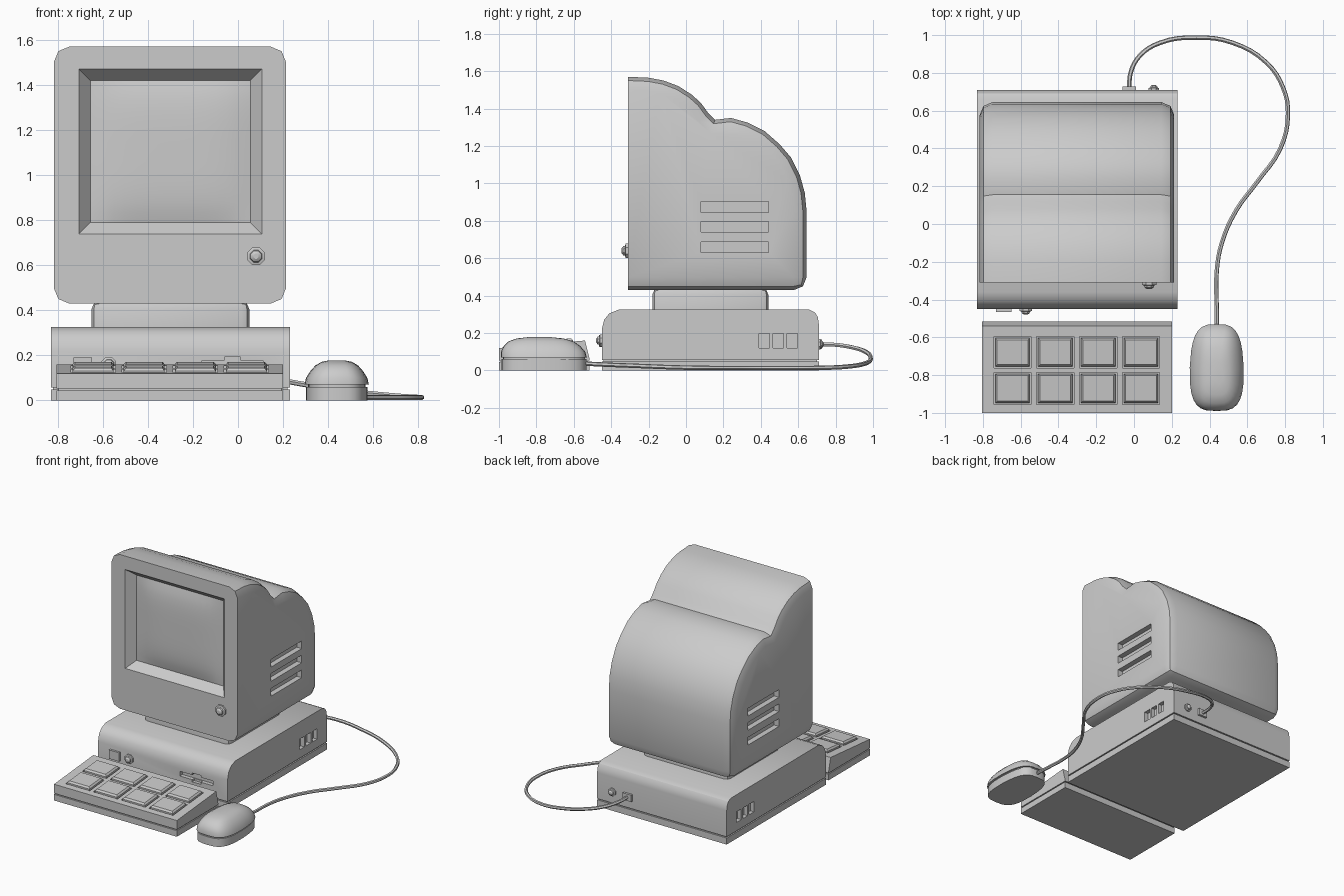
import bpy, bmesh, math

if "Cube" in bpy.data.objects:
    bpy.data.objects.remove(bpy.data.objects["Cube"])


def finish(ob):
    bpy.ops.object.select_all(action='DESELECT')
    ob.select_set(True)
    bpy.context.view_layer.objects.active = ob
    bpy.ops.object.shade_smooth_by_angle(angle=math.radians(31))
    return ob


def link(name, bm):
    bmesh.ops.recalc_face_normals(bm, faces=bm.faces[:])
    me = bpy.data.meshes.new(name)
    bm.to_mesh(me)
    bm.free()
    ob = bpy.data.objects.new(name, me)
    bpy.context.collection.objects.link(ob)
    return ob


def loft(name, rings, pick=None, width=0, segments=2):
    """Skin a stack of closed rings, cap both ends, bevel the picked edges."""
    bm = bmesh.new()
    vs = [[bm.verts.new(p) for p in r] for r in rings]
    n = len(rings[0])
    for a, b in zip(vs, vs[1:]):
        for i in range(n):
            j = (i + 1) % n
            bm.faces.new((a[i], a[j], b[j], b[i]))
    bm.faces.new(vs[0])
    bm.faces.new(vs[-1])
    bmesh.ops.recalc_face_normals(bm, faces=bm.faces[:])
    if pick:
        edges = [e for e in bm.edges if pick(e.verts[0].co, e.verts[1].co)]
        bmesh.ops.bevel(bm, geom=edges, offset=width, segments=segments, profile=0.5,
                        affect='EDGES', clamp_overlap=False)
    return link(name, bm)


def prism(name, profile, x0, x1, **kw):
    return loft(name, [[(x, y, z) for y, z in profile] for x in (x0, x1)], **kw)


def box(name, x0, x1, y0, y1, z0, z1, **kw):
    return prism(name, [(y0, z0), (y1, z0), (y1, z1), (y0, z1)], x0, x1, **kw)


def cut(ob, *cutters):
    for c in cutters:
        c.hide_render = True
        m = ob.modifiers.new("cut", 'BOOLEAN')
        m.object, m.operation, m.solver = c, 'DIFFERENCE', 'EXACT'
        bpy.context.view_layer.objects.active = ob
        bpy.ops.object.modifier_apply(modifier=m.name)
        bpy.data.objects.remove(c)


def rect(x0, x1, z0, z1, y):
    return [(x0, y, z0), (x1, y, z0), (x1, y, z1), (x0, y, z1)]


def knob(name, x, y, z, r, depth):
    """Eight-sided knob along y; negative depth points to the front."""
    steps = [(1, -0.2), (1, 0.35), (0.7, 0.45), (0.62, 0.75), (0.3, 1)]
    ring = [math.radians(22.5 + 45 * i) for i in range(8)]
    finish(loft(name, [[(x + r * s * math.cos(a), y + depth * d, z + r * s * math.sin(a))
                        for a in ring] for s, d in steps]))


# Monitor housing: side profile pulled across, rounded everywhere but the front
arc = [(-0.31, 1.57), (-0.2, 1.565), (-0.12, 1.55), (-0.04, 1.52), (0.03, 1.475), (0.08, 1.43),
       (0.12, 1.375), (0.155, 1.34), (0.24, 1.35), (0.33, 1.325), (0.42, 1.28),
       (0.5, 1.21), (0.56, 1.14), (0.61, 1.04), (0.635, 0.95), (0.645, 0.85)]
F = -0.31


def housing_edge(a, b):
    on_side = abs(a.x - b.x) < 1e-4 and not (a.y < F + 1e-4 and b.y < F + 1e-4)
    back_bottom = min(a.y, b.y) > 0.64 and max(a.z, b.z) < 0.44
    return on_side or back_bottom


monitor = prism("monitor_housing", arc + [(0.645, 0.43), (F, 0.43)], -0.817, 0.213,
                pick=housing_edge, width=0.068)
cut(monitor, loft("screen_cutter", [rect(-0.714, 0.114, 0.731, 1.479, F - 0.01),
                                    rect(-0.655, 0.055, 0.79, 1.42, F + 0.06)]))
for z0 in (0.63, 0.74, 0.845):
    cut(monitor, box("vent_l", -0.9, -0.777, 0.08, 0.44, z0, z0 + 0.057),
        box("vent_r", 0.173, 0.3, 0.08, 0.44, z0, z0 + 0.057))
finish(monitor)

# Bulging screen glass
bm = bmesh.new()
bmesh.ops.create_grid(bm, x_segments=14, y_segments=14, size=1)
for v in bm.verts:
    u, w = v.co.x, v.co.y
    v.co = (-0.3 + 0.355 * u, F + 0.059 - 0.025 * (1 - u ** 4) * (1 - w ** 4), 1.105 + 0.315 * w)
screen = link("screen", bm)
if screen.data.polygons[0].normal.y > 0:
    screen.data.flip_normals()
finish(screen)
knob("monitor_knob", 0.08, F, 0.64, 0.042, -0.035)

# Swivel neck
finish(box("neck", -0.65, 0.05, -0.18, 0.44, 0.31, 0.44,
           pick=lambda a, b: max(a.z, b.z) > 0.32, width=0.035))

# Base unit: floor tray, recessed seam, upper shell
box("base_tray", -0.83, 0.23, -0.45, 0.71, 0, 0.048)
box("base_seam", -0.82, 0.22, -0.44, 0.70, 0.04, 0.07)
base = prism("base_shell", [(-0.45, 0.057), (-0.45, 0.22), (-0.438, 0.27), (-0.41, 0.305),
                            (-0.36, 0.325), (0.66, 0.325), (0.69, 0.31), (0.705, 0.285),
                            (0.71, 0.25), (0.71, 0.057)], -0.83, 0.23)
for y0 in (0.39, 0.465, 0.54):
    cut(base, box("port_l", -0.9, -0.8, y0, y0 + 0.057, 0.12, 0.198),
        box("port_r", 0.2, 0.3, y0, y0 + 0.057, 0.12, 0.198))
cut(base, box("slot", -0.16, 0.11, -0.5, -0.42, 0.143, 0.178),
    box("notch", -0.06, 0.012, -0.5, -0.425, 0.127, 0.192))
finish(base)
box("power_button", -0.73, -0.648, -0.466, -0.44, 0.125, 0.19)
knob("base_knob", -0.573, -0.45, 0.16, 0.035, -0.03)
box("cable_socket", -0.06, 0.01, 0.70, 0.727, 0.115, 0.165)
knob("rear_knob", 0.105, 0.71, 0.14, 0.03, 0.027)

# Keyboard: tray, seam, sloping top and two rows of four keys
box("keyboard_tray", -0.805, 0.2, -1, -0.515, 0, 0.045)
box("keyboard_seam", -0.797, 0.192, -0.992, -0.525, 0.04, 0.06)
top = prism("keyboard_top", [(-1, 0.053), (-1, 0.12), (-0.54, 0.16), (-0.515, 0.06), (-0.515, 0.053)],
            -0.805, 0.2)


def key_ring(x0, x1, y0, y1, inset, up):
    x0, x1, y0, y1 = x0 + inset, x1 - inset, y0 + inset, y1 - inset
    h = lambda y: 0.12 + 0.087 * (y + 1) + up
    return [(x0, y0, h(y0)), (x1, y0, h(y0)), (x1, y1, h(y1)), (x0, y1, h(y1))]


for row, (y0, y1) in enumerate([(-0.955, -0.785), (-0.762, -0.595)]):
    for col in range(4):
        x0 = -0.742 + 0.2267 * col
        c = (x0, x0 + 0.198, y0, y1)
        cut(top, loft("key_well", [key_ring(*c, 0, -0.015), key_ring(*c, 0, 0.02)]))
        loft(f"key_{row}_{col}", [key_ring(*c, 0.008, -0.016), key_ring(*c, 0.008, 0.006),
                                  key_ring(*c, 0.018, 0.018)])


# Mouse: rounded outline stacked into a domed body
def mouse_ring(z, hx, hy, dy=0):
    ring = []
    for i in range(28):
        a = math.tau * i / 28
        c, s = math.cos(a), math.sin(a)
        px = math.copysign(abs(c) ** 0.62, c)
        py = math.copysign(abs(s) ** 0.62, s)
        ring.append((0.438 + hx * px * (1 - 0.1 * max(0, py)), -0.76 + dy + hy * py, z))
    return ring


finish(loft("mouse_bottom", [mouse_ring(0, 0.136, 0.227), mouse_ring(0.06, 0.136, 0.227)]))
finish(loft("mouse_seam", [mouse_ring(0.055, 0.128, 0.219), mouse_ring(0.075, 0.128, 0.219)]))
finish(loft("mouse_shell", [mouse_ring(0.07, 0.143, 0.23), mouse_ring(0.1, 0.136, 0.225, -0.004),
                            mouse_ring(0.13, 0.117, 0.205, -0.01), mouse_ring(0.155, 0.095, 0.175, -0.015),
                            mouse_ring(0.171, 0.068, 0.125, -0.02), mouse_ring(0.178, 0.035, 0.06, -0.025)]))

# Mouse cable
path = [(-0.025, 0.715, 0.14), (-0.018, 0.8, 0.137), (0.03, 0.89, 0.123), (0.14, 0.96, 0.1),
        (0.33, 0.987, 0.065), (0.52, 0.96, 0.038), (0.7, 0.855, 0.02), (0.79, 0.72, 0.014),
        (0.815, 0.58, 0.013), (0.775, 0.4, 0.013), (0.65, 0.22, 0.013), (0.54, 0.07, 0.014),
        (0.465, -0.1, 0.018), (0.438, -0.25, 0.024), (0.438, -0.45, 0.032), (0.438, -0.6, 0.04)]
cu = bpy.data.curves.new("mouse_cable", 'CURVE')
cu.dimensions = '3D'
cu.bevel_depth, cu.bevel_resolution, cu.resolution_u = 0.012, 1, 4
cu.use_fill_caps = True
sp = cu.splines.new('BEZIER')
sp.bezier_points.add(len(path) - 1)
for p, co in zip(sp.bezier_points, path):
    p.co = co
    p.handle_left_type = p.handle_right_type = 'AUTO'
cable = bpy.data.objects.new("mouse_cable", cu)
bpy.context.collection.objects.link(cable)
bpy.ops.object.select_all(action='DESELECT')
cable.select_set(True)
bpy.context.view_layer.objects.active = cable
bpy.ops.object.convert(target='MESH')
finish(bpy.context.view_layer.objects.active)
